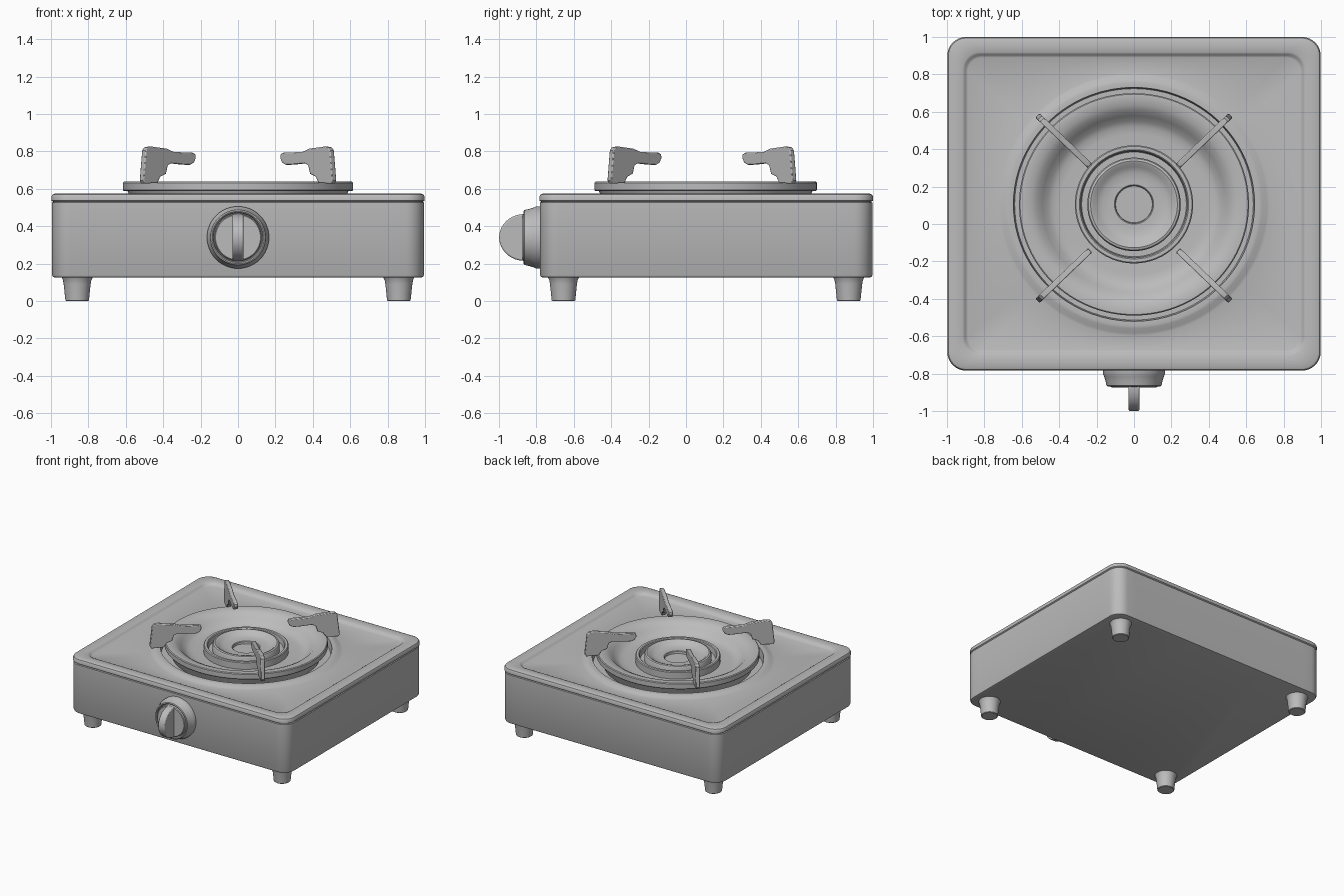
import bpy, bmesh, math
from mathutils import Vector, Matrix

cube = bpy.data.objects.get("Cube")
if cube:
    bpy.data.objects.remove(cube, do_unlink=True)

grey = bpy.data.materials.new("plain grey")
grey.use_nodes = True
grey.diffuse_color = (0.5, 0.5, 0.5, 1)
grey.node_tree.nodes["Principled BSDF"].inputs["Base Color"].default_value = (0.5, 0.5, 0.5, 1)

BODY_Y = 0.108            # middle of the casing
BURNER = Vector((0, 0.105))


def finish(name, bm, angle=35):
    """Turn a bmesh into a smooth shaded object."""
    bmesh.ops.recalc_face_normals(bm, faces=bm.faces)
    mesh = bpy.data.meshes.new(name)
    bm.to_mesh(mesh)
    bm.free()
    mesh.materials.append(grey)
    ob = bpy.data.objects.new(name, mesh)
    bpy.context.collection.objects.link(ob)
    bpy.ops.object.select_all(action='DESELECT')
    ob.select_set(True)
    bpy.context.view_layer.objects.active = ob
    bpy.ops.object.shade_smooth_by_angle(angle=math.radians(angle))
    return ob


def loft(name, loops, angle=35):
    """Skin a stack of equal point loops and cap both ends."""
    bm = bmesh.new()
    rings = [[bm.verts.new(p) for p in loop] for loop in loops]
    n = len(rings[0])
    for a, b in zip(rings, rings[1:]):
        for i in range(n):
            j = (i + 1) % n
            bm.faces.new((a[i], a[j], b[j], b[i]))
    bm.faces.new(rings[0][::-1])
    bm.faces.new(rings[-1])
    return finish(name, bm, angle)


def rounded_rect(inset, z, radius):
    """Rounded rectangle loop with evenly divided sides."""
    hx, hy = 0.998 - inset, 0.892 - inset
    arcs = []
    for k, (sx, sy) in enumerate(((1, 1), (-1, 1), (-1, -1), (1, -1))):
        c = Vector((sx * (hx - radius), BODY_Y + sy * (hy - radius), z))
        arcs.append([c + radius * Vector((math.cos(t), math.sin(t), 0))
                     for t in (math.pi / 2 * (k + i / 8) for i in range(9))])
    pts = []
    for k, arc in enumerate(arcs):
        nxt = arcs[(k + 1) % 4][0]
        pts += arc + [arc[-1].lerp(nxt, i / 22) for i in range(1, 22)]
    return pts


def circle(r, z, n=96, centre=BURNER, squash=1.0):
    return [Vector((centre.x + r * math.cos(2 * math.pi * i / n),
                    centre.y + squash * r * math.sin(2 * math.pi * i / n), z)) for i in range(n)]


def projected_circle(r, z, loop):
    """Circle whose points lie in the same directions as those of a loop."""
    out = []
    for p in loop:
        d = (p.xy - BURNER).normalized()
        out.append(Vector((BURNER.x + d.x * r, BURNER.y + d.y * r * 0.97, z)))
    return out


# Casing
loft("casing", [rounded_rect(i, z, 0.1 - i) for i, z in
     ((0.02, 0.125), (0.008, 0.129), (0.003, 0.14), (0.003, 0.526), (0.012, 0.531), (0.02, 0.48))])

# Top plate with raised rim, sunken panel, burner mound and pan opening
rim = [rounded_rect(i, z, max(0.1 - i, r)) for i, z, r in
       ((0.014, 0.49, 0), (0.010, 0.531, 0), (0, 0.537, 0), (0, 0.558, 0), (0.006, 0.569, 0),
        (0.02, 0.575, 0), (0.082, 0.574, 0.09), (0.092, 0.569, 0.085), (0.1, 0.558, 0.08),
        (0.11, 0.554, 0.075))]
mound = [projected_circle(r, z, rim[-1]) for r, z in
         ((0.725, 0.554), (0.71, 0.558), (0.685, 0.571), (0.67, 0.574), (0.645, 0.573), (0.638, 0.51))]
loft("top_plate", rim + mound)

# Drip pan
loft("drip_pan", [circle(r, z, squash=0.967) for r, z in
     ((0.56, 0.515), (0.59, 0.588), (0.61, 0.588), (0.615, 0.594), (0.615, 0.632), (0.609, 0.638),
      (0.59, 0.639), (0.55, 0.632), (0.52, 0.618), (0.49, 0.59), (0.46, 0.56), (0.43, 0.546),
      (0.39, 0.542), (0.28, 0.54))])

# Burner collar and burner head
loft("burner_collar", [circle(r, z, 64) for r, z in
     ((0.316, 0.52), (0.316, 0.594), (0.31, 0.6), (0.292, 0.6), (0.286, 0.594), (0.28, 0.555))])
loft("burner_head", [circle(r, z, 64) for r, z in
     ((0.25, 0.53), (0.25, 0.602), (0.244, 0.612), (0.232, 0.616), (0.22, 0.612), (0.2, 0.594),
      (0.17, 0.582), (0.13, 0.578), (0.105, 0.578), (0.1, 0.574), (0.098, 0.558))])

# Pot supports: one outline, extruded and set on the four diagonals
OUTLINE = ((.235, .765), (.237, .785), (.25, .793), (.35, .797), (.39, .815), (.47, .826),
           (.492, .822), (.503, .805), (.51, .72), (.516, .645), (.508, .628), (.44, .632),
           (.425, .665), (.395, .68), (.385, .725), (.365, .737), (.30, .73), (.265, .728), (.245, .74))


def pot_support(name, sx, sy):
    bm = bmesh.new()
    along = Vector((sx, sy * 0.96, 0))
    side = Vector((-sy, sx, 0)).normalized() * 0.016
    base = Vector((0, 0.085, 0))
    pts = [base + along * u + Vector((0, 0, z)) for u, z in OUTLINE]
    a = [bm.verts.new(p - side) for p in pts]
    b = [bm.verts.new(p + side) for p in pts]
    bm.faces.new(a)
    bm.faces.new(b[::-1])
    for i in range(len(a)):
        j = (i + 1) % len(a)
        bm.faces.new((a[i], b[i], b[j], a[j]))
    ob = finish(name, bm)
    bevel = ob.modifiers.new("soft edge", 'BEVEL')
    bevel.width = 0.005
    bevel.segments = 2
    bevel.limit_method = 'ANGLE'
    bevel.angle_limit = math.radians(60)


# Feet and supports, one per corner
for sx, side in ((1, "left"), (-1, "right")):
    for sy, end in ((1, "back"), (-1, "front")):
        pot_support(f"pot_support_{end}_{side}", sx, sy)
        c = Vector((sx * 0.86, 0.87 if sy > 0 else -0.655))
        loft(f"foot_{end}_{side}", [circle(r, z, 32, c) for r, z in
             ((0.058, 0), (0.063, 0.004), (0.072, 0.09), (0.076, 0.112), (0.085, 0.13))])

# Control knob: turned base with a half-round grip, facing the front
KNOB = Matrix.Translation((0, -0.78, 0.34)) @ Matrix.Rotation(math.pi / 2, 4, 'X')
base = [circle(r, z, 48, Vector((0, 0))) for r, z in
        ((0.166, -0.01), (0.166, 0.022), (0.16, 0.034), (0.152, 0.06), (0.147, 0.084), (0.14, 0.088),
         (0.134, 0.084), (0.13, 0.068), (0.127, 0.068), (0.125, 0.09), (0.12, 0.094))]
loft("knob_base", base).matrix_world = KNOB

grip_side = [Vector((0, 0.125 * math.cos(t), 0.085 + 0.134 * math.sin(t)))
             for t in (math.pi * i / 24 for i in range(25))]
grip = loft("knob_grip", [[p * 1 + Vector((x, 0, 0)) for p in grip_side] for x in (-0.03, 0.03)])
grip.matrix_world = KNOB
bevel = grip.modifiers.new("soft edge", 'BEVEL')
bevel.width = 0.008
bevel.segments = 2
bevel.limit_method = 'ANGLE'
bevel.angle_limit = math.radians(60)
